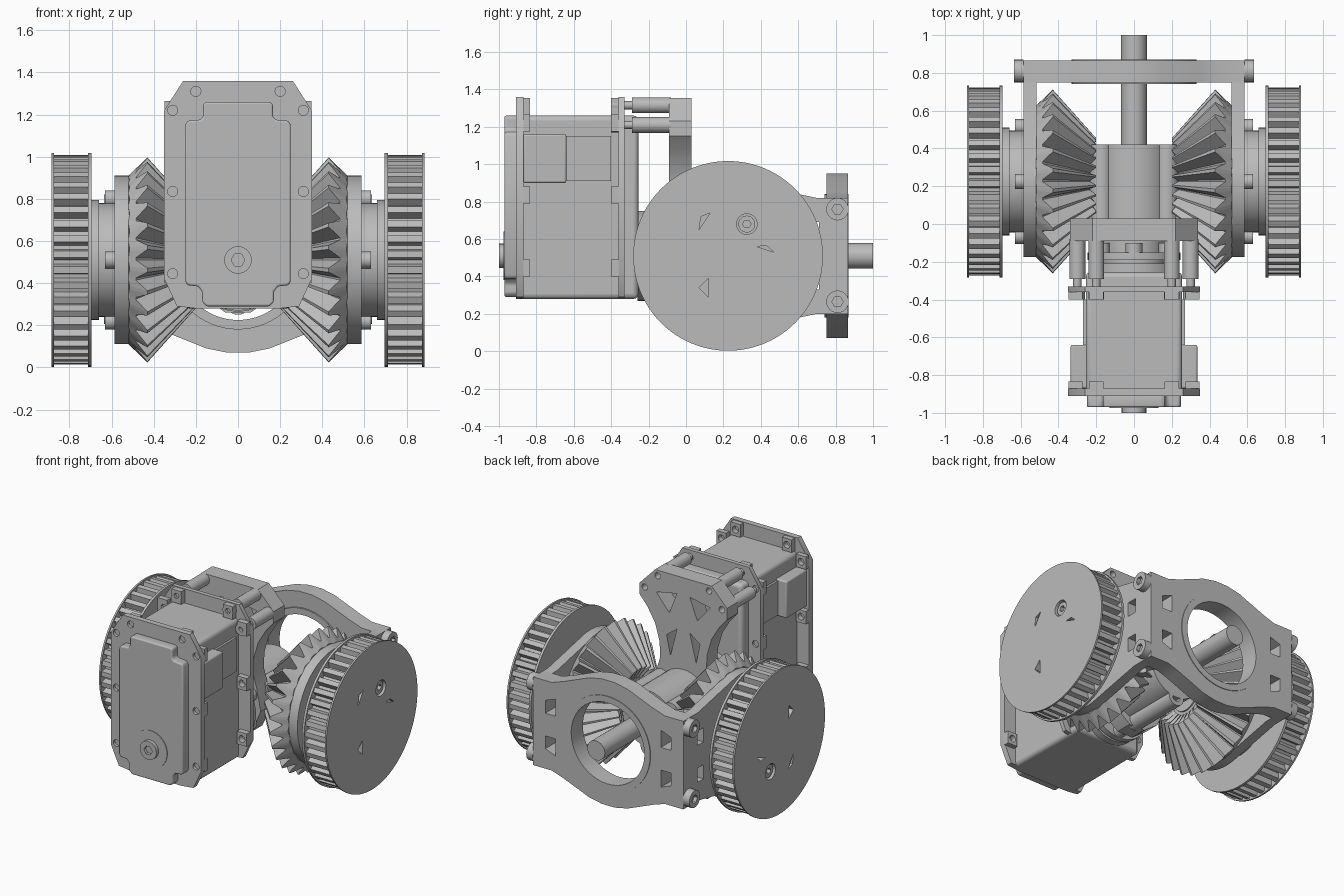
import bpy, bmesh
from math import sin, cos, pi
from mathutils import Matrix

cube = bpy.data.objects.get("Cube")
if cube:
    bpy.data.objects.remove(cube)

grey = bpy.data.materials.new("machined grey")
grey.use_nodes = True
grey.diffuse_color = (0.5, 0.5, 0.5, 1)
grey.node_tree.nodes["Principled BSDF"].inputs["Base Color"].default_value = (0.5, 0.5, 0.5, 1)

AY, AZ = 0.225, 0.51   # wheel axle position
FRAMES = {"x": Matrix(((0, 0, 1), (1, 0, 0), (0, 1, 0))).to_4x4(),
          "y": Matrix(((1, 0, 0), (0, 0, -1), (0, 1, 0))).to_4x4()}


def finish(name, bm, bevel=0):
    """Turn a bmesh into a shaded object with the shared material."""
    mesh = bpy.data.meshes.new(name)
    bmesh.ops.recalc_face_normals(bm, faces=bm.faces)
    bm.to_mesh(mesh)
    bm.free()
    mesh.materials.append(grey)
    ob = bpy.data.objects.new(name, mesh)
    bpy.context.collection.objects.link(ob)
    if bevel:
        mod = ob.modifiers.new("rounded edges", "BEVEL")
        mod.width, mod.segments, mod.limit_method = bevel, 3, "ANGLE"
    bpy.ops.object.select_all(action="DESELECT")
    ob.select_set(True)
    bpy.context.view_layer.objects.active = ob
    bpy.ops.object.shade_smooth_by_angle(angle=0.6)
    return ob


def prism(name, axis, a, b, outline, holes=(), bevel=0):
    """Extrude an outline with holes between a and b along an axis."""
    curve = bpy.data.curves.new(name, "CURVE")
    curve.dimensions, curve.fill_mode = "2D", "BOTH"
    curve.extrude = abs(b - a) / 2
    for loop in (outline, *holes):
        spline = curve.splines.new("POLY")
        spline.points.add(len(loop) - 1)
        for point, (u, v) in zip(spline.points, loop):
            point.co = (u, v, 0, 1)
        spline.use_cyclic_u = True
    temp = bpy.data.objects.new(name, curve)
    bpy.context.collection.objects.link(temp)
    graph = bpy.context.evaluated_depsgraph_get()
    mesh = bpy.data.meshes.new_from_object(temp.evaluated_get(graph))
    bpy.data.objects.remove(temp)
    bm = bmesh.new()
    bm.from_mesh(mesh)
    bpy.data.meshes.remove(mesh)
    bmesh.ops.remove_doubles(bm, verts=bm.verts, dist=1e-5)
    bmesh.ops.dissolve_limit(bm, angle_limit=0.01, verts=bm.verts, edges=bm.edges)
    mid = (a + b) / 2
    shift = Matrix.Translation((mid, 0, 0) if axis == "x" else (0, mid, 0))
    bm.transform(shift @ FRAMES[axis])
    return finish(name, bm, bevel)


def circle(u, v, r, n=48):
    return [(u + r * cos(2 * pi * i / n), v + r * sin(2 * pi * i / n)) for i in range(n)]


def rect(u0, u1, v0, v1):
    return [(u0, v0), (u1, v0), (u1, v1), (u0, v1)]


def mirrored(half):
    """Complete a right-hand outline, listed bottom to top."""
    return half + [(-u, v) for u, v in reversed(half)]


def flip(points):
    return [(-u, v) for u, v in points]


def screw(name, axis, a, b, u, v, r):
    """Socket head screw with its outer face at b."""
    prism(name + "_head", axis, a, b, circle(u, v, r, 24), [circle(u, v, r * 0.5, 6)])
    prism(name + "_core", axis, a, a + (b - a) * 0.5, circle(u, v, r * 0.6, 12))


# Servo housing with raised notched front cover
prism("servo_body", "y", -0.9, -0.255, rect(-0.255, 0.255, 0.28, 1.26), bevel=0.025)
prism("servo_cover", "y", -0.97, -0.9, mirrored([
    (0.15, 0.29), (0.17, 0.31), (0.17, 0.36), (0.19, 0.385), (0.24, 0.39), (0.25, 0.41),
    (0.25, 1.15), (0.24, 1.17), (0.18, 1.175), (0.165, 1.19), (0.165, 1.25), (0.15, 1.26)]), bevel=0.018)
prism("cover_disc", "y", -0.975, -0.95, circle(0, AZ, 0.13))
screw("cover_boss", "y", -0.96, -1.0, 0, AZ, 0.065)

# Servo flanges with screw tabs behind them
tabs = [(s * u, v) for s in (1, -1) for u, v in ((0.2, 1.31), (0.31, 1.22), (0.31, 0.835), (0.31, 0.445))]
flange = mirrored([(0.2, 0.28), (0.29, 0.29), (0.35, 0.42), (0.35, 1.22), (0.26, 1.36)])
for name, a, b, c in (("front", -0.91, -0.87, -0.835), ("rear", -0.33, -0.36, -0.4)):
    prism(name + "_flange", "y", a, b, flange, [circle(u, v, 0.024, 16) for u, v in tabs])
    for u, v in tabs:
        prism(name + "_tab", "y", b, c, rect(u - 0.038, u + 0.038, v - 0.045, v + 0.045),
              [circle(u, v, 0.024, 16)])
        prism(name + "_screw", "y", (a + b) / 2, b, circle(u, v, 0.024, 16))
for s in (1, -1):
    prism("side_connector", "x", s * 0.24, s * 0.335, rect(-0.87, -0.64, 0.9, 1.16), bevel=0.01)
    prism("connector_pad", "x", s * 0.24, s * 0.27, rect(-0.64, -0.4, 0.91, 1.15))

# Servo horn
prism("horn_base", "y", -0.26, -0.21, circle(0, AZ, 0.24))
prism("horn_core", "y", -0.22, 0.0, circle(0, AZ, 0.17))
prism("horn_disc", "y", -0.19, -0.15, circle(0, AZ, 0.245))
for i in range(6):
    t = pi * i / 3
    screw("horn_screw", "y", -0.15, -0.1, 0.2 * sin(t), AZ + 0.2 * cos(t), 0.045)

# Upright bracket carrying the servo on standoffs
windows = [[(0.05, 1.23), (0.21, 1.2), (0.11, 1.08)],
           [(0.05, 0.98), (0.13, 0.92), (0.1, 0.78)]]
bracket = mirrored([(0.06, 0.26), (0.17, 0.34), (0.24, 0.5), (0.21, 0.65), (0.18, 0.75),
                    (0.185, 0.86), (0.22, 0.98), (0.28, 1.08), (0.34, 1.15), (0.34, 1.23), (0.22, 1.355)])
posts = [(s * u, v) for s in (1, -1) for u, v in ((0.2, 1.315), (0.3, 1.21))]
prism("servo_bracket", "y", -0.09, 0.03, bracket, windows + [flip(w) for w in windows]
      + [circle(u, v, 0.022, 16) for u, v in posts])
for u, v in posts:
    prism("standoff", "y", -0.29, -0.08, circle(u, v, 0.042, 24))
    prism("standoff_pin", "y", -0.33, -0.28, circle(u, v, 0.022, 16))
    screw("standoff_screw", "y", -0.36, -0.4, u, v, 0.04)

# Centre hub and output shaft
prism("centre_hub", "y", 0.0, 0.42, circle(0, AZ, 0.2))
prism("output_shaft", "y", 0.3, 1.0, circle(0, AZ, 0.068))
for i in range(3):
    t = pi * (2 * i / 3 - 0.5)
    u, v = 0.2 * cos(t), AZ + 0.2 * sin(t)
    prism("hub_lug", "y", 0.0, 0.42, circle(u, v, 0.06, 24), [circle(u, v, 0.03, 16)])

# Back plate with a ringed opening
slots = [[(0.41, AZ + 0.08), (0.49, AZ + 0.08), (0.49, AZ + 0.17), (0.41, AZ + 0.2)],
         [(0.41, AZ - 0.2), (0.49, AZ - 0.17), (0.49, AZ - 0.08), (0.41, AZ - 0.08)]]
prism("back_plate", "y", 0.75, 0.865, mirrored([
    (0.05, 0.07), (0.15, 0.09), (0.35, 0.17), (0.44, 0.2), (0.585, 0.2),
    (0.585, 0.82), (0.44, 0.82), (0.35, 0.85), (0.15, 0.93), (0.05, 0.95)]),
    [circle(0, AZ, 0.29, 64)] + slots + [flip(w) for w in slots])
prism("opening_ring", "y", 0.74, 0.87, circle(0, AZ, 0.33, 64), [circle(0, AZ, 0.285, 64)])


def bevel_gear(s, teeth=28):
    """Conical gear built from rings of alternating root and tip points."""
    rings = [((0.25, 0.14), (0.25, 0.14)), ((0.235, 0.195), (0.2, 0.23)),
             ((0.485, 0.43), (0.43, 0.488)), ((0.52, 0.4), (0.515, 0.405))]
    bm = bmesh.new()
    loops = []
    for root, tip in rings:
        loop = []
        for i in range(teeth * 4):
            x, r = tip if i % 4 in (1, 2) else root
            t = 2 * pi * (i // 4 + (0, 0.36, 0.54, 0.9)[i % 4]) / teeth
            loop.append(bm.verts.new((s * x, AY + r * cos(t), AZ + r * sin(t))))
        loops.append(loop)
    for p, q in zip(loops, loops[1:]):
        for i in range(len(p)):
            j = (i + 1) % len(p)
            bm.faces.new((p[i], p[j], q[j], q[i]))
    bm.faces.new(loops[0])
    bm.faces.new(loops[-1])
    finish("bevel_gear", bm).data.shade_flat()


def toothed(teeth=42):
    """Pulley outline with square grooves."""
    pts = []
    for i in range(teeth):
        for f, r in ((0, 0.455), (0.28, 0.455), (0.42, 0.497), (0.86, 0.497)):
            t = 2 * pi * (i + f) / teeth
            pts.append((AY + r * cos(t), AZ + r * sin(t)))
    return pts


for s in (1, -1):
    bevel_gear(s)

    # Side arm: round eye tapering to the back plate
    eye = [(AY + 0.4 * cos(t), AZ + 0.4 * sin(t)) for t in (pi * (0.42 + 1.16 * i / 40) for i in range(41))]
    arm_slots = [rect(0.64, 0.71, AZ + d - 0.05, AZ + d + 0.05) for d in (0.13, -0.13)]
    prism("side_arm", "x", s * 0.515, s * 0.585,
          eye + [(0.7, 0.2), (0.865, 0.2), (0.865, 0.82), (0.7, 0.82)],
          arm_slots + [circle(0.81, AZ, 0.035, 24)])
    for v in (0.265, 0.76):
        screw("arm_screw", "x", s * 0.585, s * 0.635, 0.81, v, 0.06)

    # Bearing collar between arm and pulley
    prism("collar", "x", s * 0.58, s * 0.67, circle(AY, AZ, 0.27))
    prism("collar_rim", "x", s * 0.66, s * 0.695, circle(AY, AZ, 0.285))
    prism("axle", "x", s * 0.24, s * 0.71, circle(AY, AZ, 0.12))
    for i in range(4):
        t = pi * i / 2
        screw("collar_screw", "x", s * 0.585, s * 0.63, AY + 0.29 * sin(t), AZ + 0.29 * cos(t), 0.04)

    # Toothed pulley with thin flanges and lightening holes
    holes = [[(0.07, 0.65), (0.13, 0.74), (0.08, 0.72)], [(0.07, 0.34), (0.12, 0.29), (0.12, 0.39)],
             [(0.38, 0.56), (0.47, 0.53), (0.43, 0.565)]]
    holes = [[(u, AZ + s * (v - AZ)) for u, v in h] for h in holes]
    u, v = 0.325, AZ + s * 0.17
    holes.append(circle(u, v, 0.055, 24))
    prism("pulley_teeth", "x", s * 0.71, s * 0.875, toothed(), holes)
    prism("pulley_face", "x", s * 0.873, s * 0.885, circle(AY, AZ, 0.507, 96), holes)
    prism("pulley_inner_flange", "x", s * 0.695, s * 0.712, circle(AY, AZ, 0.507, 96))
    screw("pulley_screw", "x", s * 0.8, s * 0.872, u, v, 0.045)
